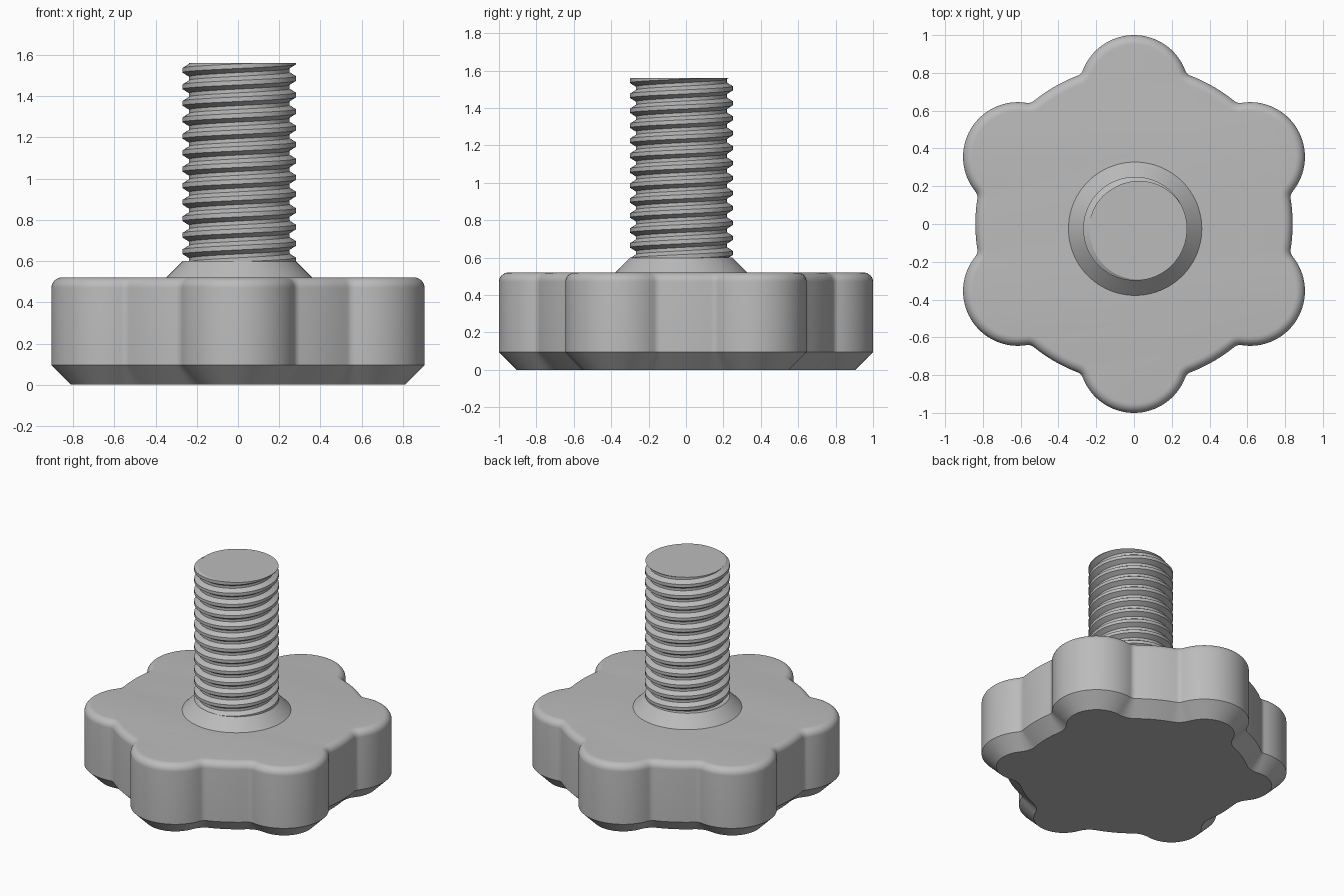
import bpy, bmesh
from math import pi, sin, cos, acos, atan2, radians

if "Cube" in bpy.data.objects:
    bpy.data.objects.remove(bpy.data.objects["Cube"])

grey = bpy.data.materials.new("plain grey")
grey.use_nodes = True
GREY = (0.5, 0.5, 0.5, 1)
grey.diffuse_color = GREY
grey.node_tree.nodes["Principled BSDF"].inputs["Base Color"].default_value = GREY


def add_object(name, bm, angle=30):
    bmesh.ops.recalc_face_normals(bm, faces=bm.faces)
    mesh = bpy.data.meshes.new(name)
    bm.to_mesh(mesh)
    bm.free()
    obj = bpy.data.objects.new(name, mesh)
    mesh.materials.append(grey)
    bpy.context.collection.objects.link(obj)
    bpy.ops.object.select_all(action='DESELECT')
    obj.select_set(True)
    bpy.context.view_layer.objects.active = obj
    bpy.ops.object.shade_smooth_by_angle(angle=radians(angle))
    return obj


def bridge(bm, a, b):
    for i in range(len(a)):
        j = (i + 1) % len(a)
        bm.faces.new((a[i], a[j], b[j], b[i]))


# Six-lobed knob outline: lobe arcs, concave fillets and hub arcs, inset by d
LOBES, LOBE_DIST, LOBE_R, HUB_R, FILLET = 6, 0.71, 0.29, 0.84, 0.05
far = HUB_R + FILLET
fil_ang = acos((far**2 + LOBE_DIST**2 - (LOBE_R + FILLET)**2) / (2 * LOBE_DIST * far))
fil_x, fil_y = far * cos(fil_ang), far * sin(fil_ang)
lobe_end = atan2(fil_y, fil_x - LOBE_DIST)


def arc(cx, cy, r, a0, a1, n):
    return [(cx + r * cos(a0 + (a1 - a0) * i / n),
             cy + r * sin(a0 + (a1 - a0) * i / n)) for i in range(n)]


def outline(d):
    half = pi / LOBES
    unit = arc(LOBE_DIST, 0, LOBE_R - d, -lobe_end, lobe_end, 32)
    unit += arc(fil_x, fil_y, FILLET + d, lobe_end + pi, fil_ang + pi, 8)
    unit += arc(0, 0, HUB_R - d, fil_ang, 2 * half - fil_ang, 8)
    # mirrored fillet leads into the next lobe
    mx, my = far * cos(2 * half - fil_ang), far * sin(2 * half - fil_ang)
    unit += arc(mx, my, FILLET + d, 2 * half - fil_ang + pi,
                2 * half - lobe_end + pi, 8)
    points = []
    for k in range(LOBES):
        t = pi / 2 + 2 * half * k
        points += [(x * cos(t) - y * sin(t), x * sin(t) + y * cos(t)) for x, y in unit]
    return points


# Knob: chamfered foot, straight wall, rounded top edge
TOP, CHAMFER, ROUND = 0.52, 0.095, 0.05
levels = [(CHAMFER, 0), (0, CHAMFER)]
for i in range(9):
    a = pi / 2 * i / 8
    levels.append((ROUND * (1 - cos(a)), TOP - ROUND + ROUND * sin(a)))
bm = bmesh.new()
rings = [[bm.verts.new((x, y, z)) for x, y in outline(d)] for d, z in levels]
for low, high in zip(rings, rings[1:]):
    bridge(bm, low, high)
bm.faces.new(rings[0])
bm.faces.new(rings[-1])
add_object("knob", bm)

# Conical collar, slightly off the knob centre like the screw
AXIS = (0.006, -0.025, 0)
bm = bmesh.new()
bmesh.ops.create_cone(bm, cap_ends=True, segments=96, radius1=0.363, radius2=0.273, depth=0.09)
bmesh.ops.translate(bm, verts=bm.verts, vec=(0, 0, 0.555))
add_object("collar", bm).location = AXIS

# Threaded shaft: a trapezoid thread swept along a right-handed helix
PITCH, CREST, ROOT, STEPS, TURNS = 0.08, 0.275, 0.243, 72, 16
profile = [(CREST, -0.011), (CREST, 0.011), (ROOT, 0.031), (ROOT, PITCH - 0.031),
           (CREST, PITCH - 0.011)]
bm = bmesh.new()
previous = None
for i in range(STEPS * TURNS + 1):
    t = 2 * pi * i / STEPS
    z0 = 0.445 + PITCH * i / STEPS
    row = [bm.verts.new((r * cos(t), r * sin(t), z0 + h)) for r, h in profile]
    if previous:
        for k in range(len(profile) - 1):
            bm.faces.new((previous[k], row[k], row[k + 1], previous[k + 1]))
    previous = row
bmesh.ops.remove_doubles(bm, verts=bm.verts, dist=0.0005)
# Trim both ends flat and cap them
for z, up in ((0.585, -1), (1.56, 1)):
    cut = bmesh.ops.bisect_plane(bm, geom=bm.verts[:] + bm.edges[:] + bm.faces[:],
                                 dist=1e-5, plane_co=(0, 0, z), plane_no=(0, 0, up),
                                 clear_outer=True)
    rim = [e for e in cut["geom_cut"] if isinstance(e, bmesh.types.BMEdge)]
    bmesh.ops.edgeloop_fill(bm, edges=rim)
add_object("threaded_shaft", bm, 25).location = AXIS
